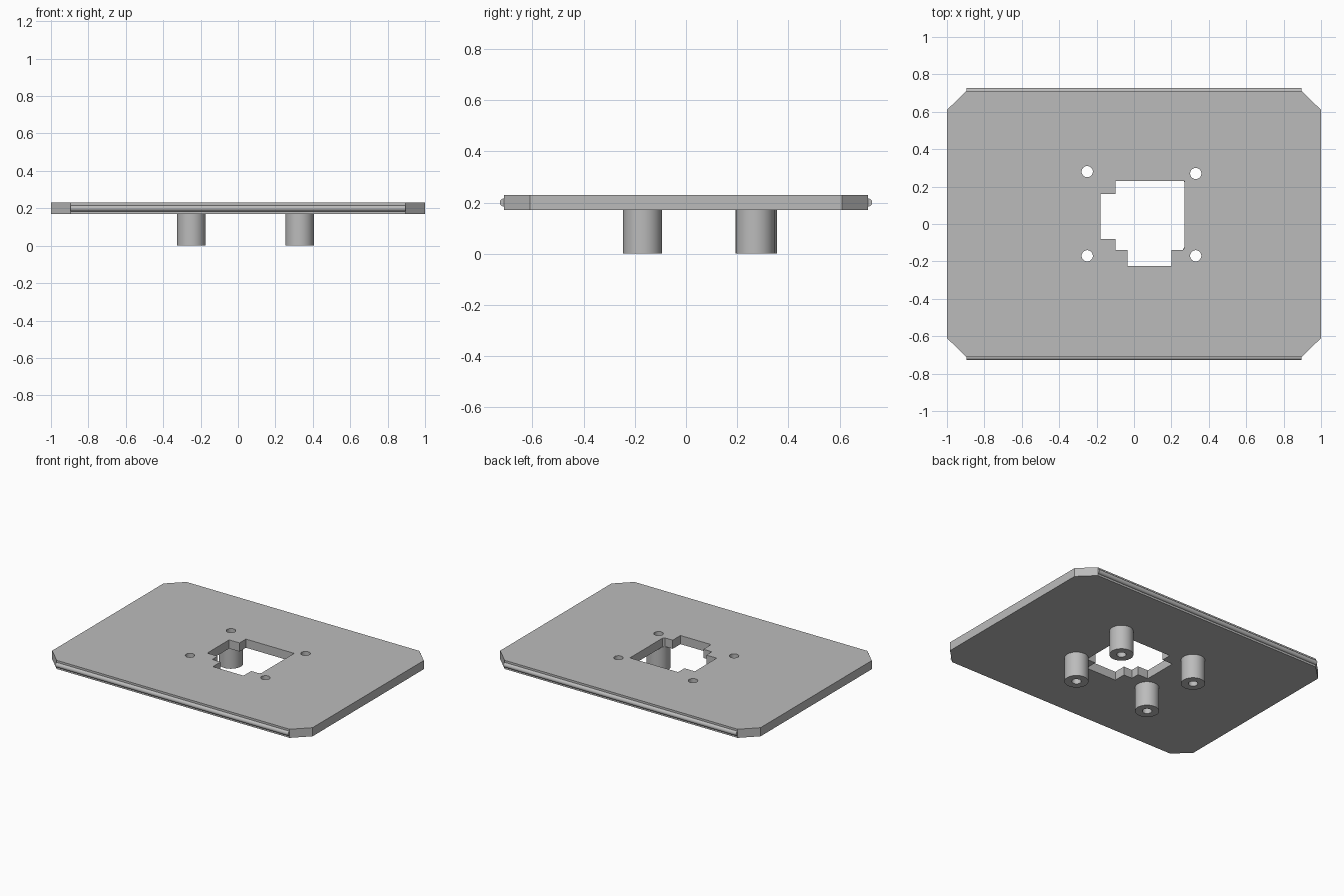
import bpy, bmesh
from math import cos, sin, pi, radians
from mathutils import Vector

cube = bpy.data.objects.get("Cube")
if cube:
    bpy.data.objects.remove(cube)

grey = bpy.data.materials.new("plain grey")
grey.use_nodes = True
colour = (0.5, 0.5, 0.5, 1)
grey.diffuse_color = colour
grey.node_tree.nodes["Principled BSDF"].inputs["Base Color"].default_value = colour

BOTTOM, TOP = 0.17, 0.23
HALF_Y = 0.712
MOUNTS = {"back_right": (-0.25, 0.28), "back_left": (0.33, 0.27),
          "front_right": (-0.25, -0.17), "front_left": (0.33, -0.17)}


def circle(cx, cy, r, n=32):
    return [(cx + r * cos(2 * pi * i / n), cy + r * sin(2 * pi * i / n)) for i in range(n)]


def prism(name, outlines, z0, z1, smooth=False):
    """Extrude an outline, with any further outlines as holes, from z0 to z1."""
    bm = bmesh.new()
    edges = []
    for outline in outlines:
        vs = [bm.verts.new((x, y, z0)) for x, y in outline]
        edges += [bm.edges.new((v, vs[i - 1])) for i, v in enumerate(vs)]
    bmesh.ops.triangle_fill(bm, use_beauty=True, edges=edges, normal=Vector((0, 0, 1)))
    cap = bmesh.ops.extrude_face_region(bm, geom=bm.faces[:], use_keep_orig=True)
    moved = [g for g in cap["geom"] if isinstance(g, bmesh.types.BMVert)]
    bmesh.ops.translate(bm, verts=moved, vec=(0, 0, z1 - z0))
    bmesh.ops.recalc_face_normals(bm, faces=bm.faces[:])
    mesh = bpy.data.meshes.new(name)
    bm.to_mesh(mesh)
    bm.free()
    mesh.materials.append(grey)
    obj = bpy.data.objects.new(name, mesh)
    bpy.context.collection.objects.link(obj)
    if smooth:
        bpy.ops.object.select_all(action="DESELECT")
        obj.select_set(True)
        bpy.context.view_layer.objects.active = obj
        bpy.ops.object.shade_smooth_by_angle(angle=radians(30))
    return obj


# Plate with clipped corners, stepped opening and screw holes
rim = [(0.895, HALF_Y), (1, 0.61), (1, -0.61), (0.895, -HALF_Y)]
rim += [(-x, y) for x, y in reversed(rim)]
opening = [(-0.1, 0.23), (0.27, 0.23), (0.27, -0.13), (0.26, -0.14), (0.2, -0.14),
           (0.2, -0.225), (-0.035, -0.225), (-0.035, -0.14), (-0.1, -0.14),
           (-0.1, -0.08), (-0.18, -0.08), (-0.18, 0.16), (-0.1, 0.16)]
holes = [circle(x, y, 0.03) for x, y in MOUNTS.values()]
prism("plate", [rim, opening] + holes, BOTTOM, TOP, smooth=True)

# Hollow standoffs under the screw holes
for place, (x, y) in MOUNTS.items():
    prism("standoff_" + place, [circle(x, y, 0.076), circle(x, y, 0.03)], 0, BOTTOM, smooth=True)

# Half-round snap ridges along the front and back edges
for name, side in (("front_ridge", -1), ("back_ridge", 1)):
    half_round = [(0.016 * cos(pi * i / 12), 0.016 * sin(pi * i / 12)) for i in range(13)]
    ridge = prism(name, [half_round], -0.895, 0.895, smooth=True)
    ridge.rotation_euler = (0, pi / 2, 0) if side > 0 else (pi, pi / 2, 0)
    ridge.location = (0, side * HALF_Y, (BOTTOM + TOP) / 2)
